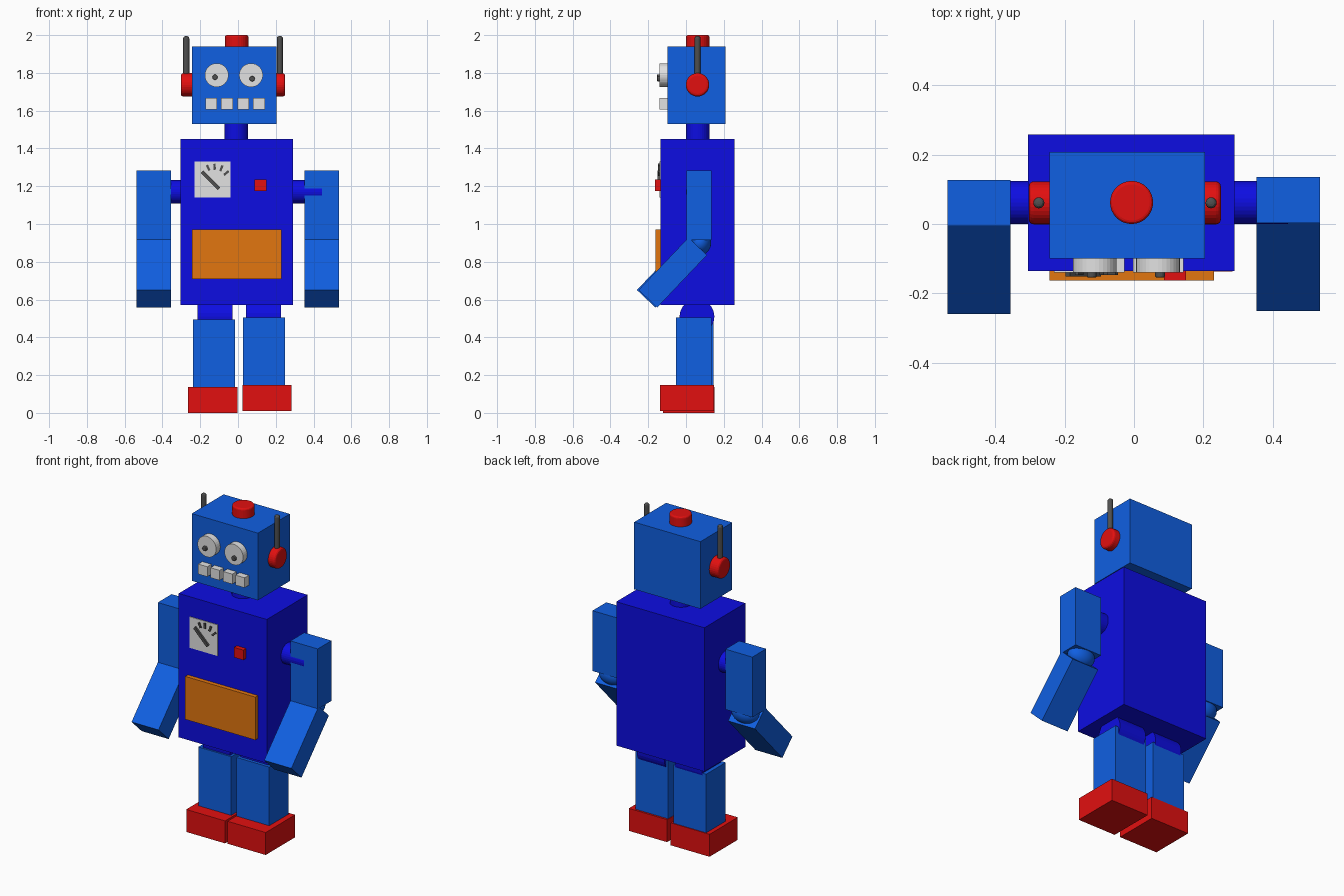
import bpy, bmesh, math
from mathutils import Matrix, Vector

if "Cube" in bpy.data.objects:
    bpy.data.objects.remove(bpy.data.objects["Cube"])


def material(name, r, g, b):
    m = bpy.data.materials.new(name)
    m.diffuse_color = (r, g, b, 1)
    m.use_nodes = True
    m.node_tree.nodes["Principled BSDF"].inputs["Base Color"].default_value = m.diffuse_color
    return m


NAVY = material("deep_blue", 0.004, 0.004, 0.76)
BLUE = material("bright_blue", 0.005, 0.115, 0.76)
RED = material("red", 0.76, 0.005, 0.005)
ORANGE = material("orange", 0.76, 0.18, 0.005)
GREY = material("light_grey", 0.76, 0.76, 0.76)
DARK = material("dark_grey", 0.08, 0.08, 0.08)


def finish(name, bm, mat):
    bmesh.ops.recalc_face_normals(bm, faces=bm.faces)
    me = bpy.data.meshes.new(name)
    bm.to_mesh(me)
    bm.free()
    me.materials.append(mat)
    ob = bpy.data.objects.new(name, me)
    bpy.context.collection.objects.link(ob)
    return ob


def box(name, mat, x, y, z):
    """Box from (min, max) ranges."""
    bm = bmesh.new()
    size = [r[1] - r[0] for r in (x, y, z)]
    mid = [(r[0] + r[1]) / 2 for r in (x, y, z)]
    bmesh.ops.create_cube(bm, size=1, matrix=Matrix.Translation(mid) @ Matrix.Diagonal((*size, 1)))
    return finish(name, bm, mat)


def turned_box(name, mat, mid, size, angle, axis):
    bm = bmesh.new()
    mtx = Matrix.Translation(mid) @ Matrix.Rotation(angle, 4, axis) @ Matrix.Diagonal((*size, 1))
    bmesh.ops.create_cube(bm, size=1, matrix=mtx)
    return finish(name, bm, mat)


def rod(name, mat, start, end, r, bevel=0.0, sides=32):
    """Cylinder between two points, with an optional rounded far rim."""
    a, b = Vector(start), Vector(end)
    d = b - a
    rings = [(r, 0.0)]
    if bevel:
        for i in range(4):
            t = i / 3 * math.pi / 2
            rings.append((r - bevel * (1 - math.cos(t)), d.length - bevel + bevel * math.sin(t)))
    else:
        rings.append((r, d.length))
    mtx = Matrix.Translation(a) @ Vector((0, 0, 1)).rotation_difference(d).to_matrix().to_4x4()
    bm = bmesh.new()
    loops = [[bm.verts.new(mtx @ Vector((q * math.cos(2 * math.pi * k / sides),
                                         q * math.sin(2 * math.pi * k / sides), h)))
              for k in range(sides)] for q, h in rings]
    for lo, hi in zip(loops, loops[1:]):
        for k in range(sides):
            j = (k + 1) % sides
            bm.faces.new((lo[k], lo[j], hi[j], hi[k]))
    bm.faces.new(loops[0][::-1])
    bm.faces.new(loops[-1])
    return finish(name, bm, mat)


def ball(name, mat, mid, radii):
    bm = bmesh.new()
    bmesh.ops.create_uvsphere(bm, u_segments=32, v_segments=16, radius=1,
                              matrix=Matrix.Translation(mid) @ Matrix.Diagonal((*radii, 1)))
    for f in bm.faces:
        f.smooth = True
    return finish(name, bm, mat)


# Body, neck and head
box("torso", NAVY, (-0.305, 0.29), (-0.136, 0.258), (0.572, 1.45))
rod("neck", NAVY, (-0.01, 0.062, 1.43), (-0.01, 0.062, 1.55), 0.062)
box("head", BLUE, (-0.243, 0.204), (-0.099, 0.208), (1.53, 1.94))
rod("top_lamp", RED, (-0.007, 0.062, 1.92), (-0.007, 0.062, 2.0), 0.062, 0.01)

# Ears and antennae
for side, x0, x1, ax in (("left", -0.23, -0.303, -0.274), ("right", 0.19, 0.25, 0.222)):
    rod(side + "_ear", RED, (x0, 0.061, 1.737), (x1, 0.061, 1.737), 0.062, 0.014)
    rod(side + "_antenna", DARK, (ax, 0.061, 1.74), (ax, 0.061, 1.995), 0.016, 0.012, 16)

# Eyes with pupils
for side, x, px, pz in (("left", -0.113, -0.122, 1.777), ("right", 0.069, 0.075, 1.769)):
    rod(side + "_eye", GREY, (x, -0.09, 1.788), (x, -0.139, 1.788), 0.063)
    rod(side + "_pupil", DARK, (px, -0.13, pz), (px, -0.154, pz), 0.014, 0.004, 16)

# Teeth
for i, x in enumerate((-0.141, -0.058, 0.028, 0.111)):
    box(f"tooth_{i + 1}", GREY, (x - 0.031, x + 0.031), (-0.139, -0.09), (1.605, 1.666))

# Chest gauge, button and panel
box("gauge_plate", GREY, (-0.23, -0.04), (-0.14, -0.134), (1.14, 1.33))
turned_box("gauge_needle", DARK, (-0.146, -0.145, 1.232), (0.018, 0.012, 0.128), -math.pi / 4, "Y")
for i, (x, z, deg) in enumerate(((-0.158, 1.298, -25), (-0.124, 1.303, -5),
                                 (-0.088, 1.295, 20), (-0.062, 1.27, 50))):
    turned_box(f"gauge_tick_{i + 1}", DARK, (x, -0.143, z), (0.012, 0.008, 0.032), math.radians(deg), "Y")
box("chest_button", RED, (0.087, 0.15), (-0.163, -0.13), (1.175, 1.236))
box("chest_panel", ORANGE, (-0.243, 0.23), (-0.162, -0.13), (0.708, 0.97))

# Arms: shoulder, upper arm, elbow and bent forearm
for side, x0, x1, y, inner in (("left", -0.537, -0.355, -0.006, -0.29), ("right", 0.352, 0.536, 0.003, 0.28)):
    mid = (x0 + x1) / 2
    rod(side + "_shoulder", NAVY, (inner, 0.062, 1.17), (mid, 0.062, 1.17), 0.062)
    box(side + "_upper_arm", BLUE, (x0, x1), (y, y + 0.133), (0.915, 1.283))
    ball(side + "_elbow", BLUE, (mid, y + 0.07, 0.9), (0.085, 0.06, 0.065))
    turned_box(side + "_forearm", BLUE, (mid, y - 0.073, 0.743), (x1 - x0, 0.135, 0.383),
               math.radians(-45 + 1.5), "X")

# Legs: hip roller, leg and foot
for side, hip, leg, foot, ly, fy, z in (
        ("left", (-0.214, -0.03), (-0.238, -0.016), (-0.264, -0.002), (-0.043, 0.145), (-0.122, 0.15), 0.0),
        ("right", (0.042, 0.227), (0.027, 0.248), (0.025, 0.283), (-0.053, 0.135), (-0.137, 0.147), 0.011)):
    rod(side + "_hip", NAVY, (hip[0], 0.058, 0.51), (hip[1], 0.058, 0.51), 0.092)
    box(side + "_leg", BLUE, leg, ly, (z + 0.12, z + 0.495))
    box(side + "_foot", RED, foot, fy, (z, z + 0.137))
